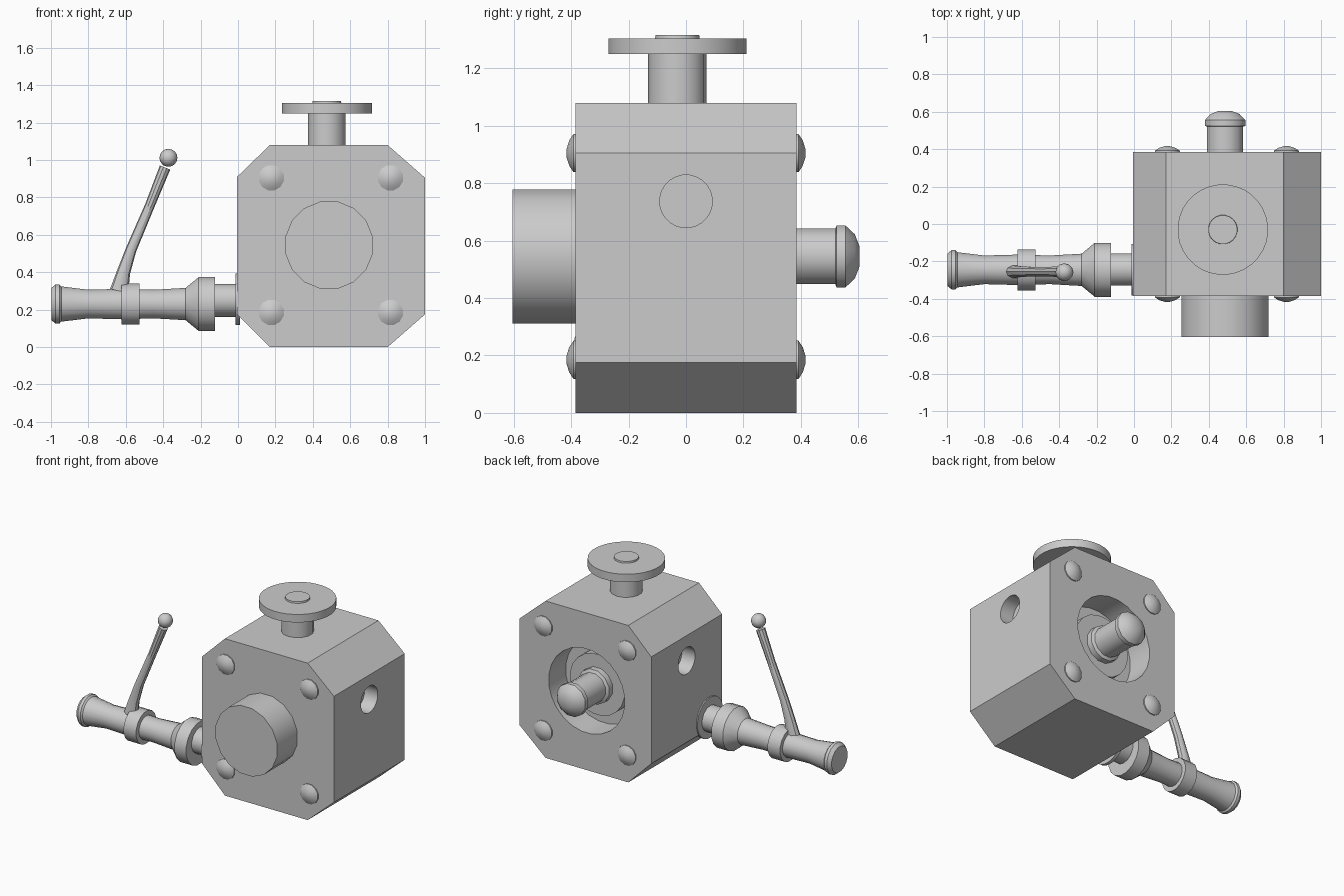
import bpy, bmesh, math
from mathutils import Vector

cube = bpy.data.objects.get("Cube")
if cube:
    bpy.data.objects.remove(cube, do_unlink=True)

# Single bare metal colour
metal = bpy.data.materials.new("grey metal")
metal.use_nodes = True
GREY = (0.6, 0.6, 0.6, 1)
metal.diffuse_color = GREY
metal.node_tree.nodes["Principled BSDF"].inputs["Base Color"].default_value = GREY


def finish(bm, name, smooth=True):
    bmesh.ops.remove_doubles(bm, verts=bm.verts, dist=1e-5)
    bmesh.ops.recalc_face_normals(bm, faces=bm.faces)
    mesh = bpy.data.meshes.new(name)
    bm.to_mesh(mesh)
    bm.free()
    mesh.materials.append(metal)
    obj = bpy.data.objects.new(name, mesh)
    bpy.context.collection.objects.link(obj)
    bpy.ops.object.select_all(action="DESELECT")
    obj.select_set(True)
    bpy.context.view_layer.objects.active = obj
    if smooth:
        bpy.ops.object.shade_smooth_by_angle(angle=math.radians(35))
    return obj


def skin(bm, rings):
    """Bridge successive vertex rings and cap both ends."""
    loops = [[bm.verts.new(p) for p in ring] for ring in rings]
    n = len(loops[0])
    for a, b in zip(loops, loops[1:]):
        for i in range(n):
            j = (i + 1) % n
            bm.faces.new((a[i], a[j], b[j], b[i]))
    bm.faces.new(loops[0])
    bm.faces.new(loops[-1])


def lathe(name, axis, centre, profile, sides=16, smooth=True):
    """Turn (position, radius) pairs around a world axis through centre."""
    u, v = (axis + 1) % 3, (axis + 2) % 3
    rings = []
    for pos, radius in profile:
        ring = []
        for i in range(sides):
            a = 2 * math.pi * (i + 0.5) / sides
            p = Vector(centre)
            p[axis] = pos
            p[u] += radius * math.cos(a)
            p[v] += radius * math.sin(a)
            ring.append(p)
        rings.append(ring)
    bm = bmesh.new()
    skin(bm, rings)
    return finish(bm, name, smooth)


X, Y, Z = 0, 1, 2
HALF = 0.385
BORE = (0.487, 0, 0.545)

# Chamfered block
outline = [(0.17, 0), (0.8, 0), (1, 0.175), (1, 0.905),
           (0.8, 1.08), (0.17, 1.08), (-0.005, 0.91), (-0.005, 0.175)]
bm = bmesh.new()
skin(bm, [[(x, y, z) for x, z in outline] for y in (-HALF, HALF)])
block = finish(bm, "block", smooth=False)

# Rear recess and blind side holes
cutters = [
    lathe("recess_cutter", Y, BORE, [(0.2, 0.29), (0.5, 0.29)], 24),
    lathe("left_hole_cutter", X, (0, 0, 0.737), [(0.9, 0.092), (1.1, 0.092)], 24),
    lathe("right_hole_cutter", X, (0, 0, 0.737), [(-0.1, 0.092), (0.095, 0.092)], 24),
]
bpy.context.view_layer.objects.active = block
for cutter in cutters:
    mod = block.modifiers.new("cut", "BOOLEAN")
    mod.operation = "DIFFERENCE"
    mod.solver = "EXACT"
    mod.object = cutter
    bpy.ops.object.modifier_apply(modifier=mod.name)
for cutter in cutters:
    bpy.data.objects.remove(cutter, do_unlink=True)

# Front boss
lathe("front_boss", Y, BORE, [(-0.605, 0.238), (-0.37, 0.238)], 16)

# Rear plunger with its seat inside the recess
lathe("plunger_seat", Y, BORE, [(0.19, 0.21), (0.27, 0.21)], 20)
lathe("plunger", Y, BORE,
      [(0.25, 0.12), (0.31, 0.12), (0.32, 0.1), (0.52, 0.1), (0.525, 0.112),
       (0.555, 0.112), (0.588, 0.08), (0.605, 0.035)], 12)

# Domed bolts on both faces
for side, label in ((-1, "front"), (1, "back")):
    for x in (0.178, 0.815):
        for z in (0.185, 0.905):
            lathe(label + "_bolt", Y, (x, 0, z),
                  [(side * (HALF - 0.02), 0.069), (side * (HALF + 0.007), 0.069),
                   (side * (HALF + 0.022), 0.045), (side * (HALF + 0.031), 0.015)], 12)

# Top hand wheel
TOP = (0.475, -0.03, 0)
lathe("wheel_stem", Z, TOP, [(1.06, 0.102), (1.26, 0.102)], 14)
lathe("wheel", Z, TOP, [(1.25, 0.242), (1.305, 0.242)], 32)
lathe("wheel_cap", Z, TOP, [(1.3, 0.079), (1.316, 0.077)], 20)

# Side pipe: washer, neck and flared nozzle
PIPE = (0, -0.245, 0.23)
lathe("pipe_washer", X, (0, -0.245, 0.255), [(-0.013, 0.14), (0.01, 0.14)], 20)
lathe("pipe_neck", X, (0, -0.243, 0.25), [(-0.15, 0.088), (0.01, 0.088)], 14)
lathe("nozzle", X, PIPE,
      [(-0.998, 0.088), (-0.975, 0.107), (-0.955, 0.107), (-0.945, 0.096),
       (-0.8, 0.078), (-0.62, 0.083), (-0.45, 0.078), (-0.28, 0.088),
       (-0.21, 0.147), (-0.122, 0.147)], 16)
lathe("nozzle_collar", X, PIPE, [(-0.622, 0.112), (-0.527, 0.112)], 16)

# Lever: tapered rod swept through (x, z, radius in plane, radius in y)
path = [(-0.635, 0.3, 0.05, 0.035), (-0.612, 0.4, 0.036, 0.03),
        (-0.572, 0.52, 0.029, 0.028), (-0.47, 0.76, 0.026, 0.026),
        (-0.39, 0.96, 0.03, 0.03)]
rings = []
for k, (x, z, r, depth) in enumerate(path):
    before, after = path[max(k - 1, 0)], path[min(k + 1, len(path) - 1)]
    d = Vector((after[0] - before[0], after[1] - before[1])).normalized()
    rings.append([(x + d.y * r * math.cos(a), -0.255 + depth * math.sin(a),
                   z - d.x * r * math.cos(a))
                  for a in (math.tau * i / 10 for i in range(10))])
bm = bmesh.new()
skin(bm, rings)
finish(bm, "lever")

# Lever ball
bm = bmesh.new()
bmesh.ops.create_uvsphere(bm, u_segments=12, v_segments=8, radius=0.048)
bmesh.ops.translate(bm, verts=bm.verts, vec=(-0.372, -0.258, 1.012))
finish(bm, "lever_ball")
